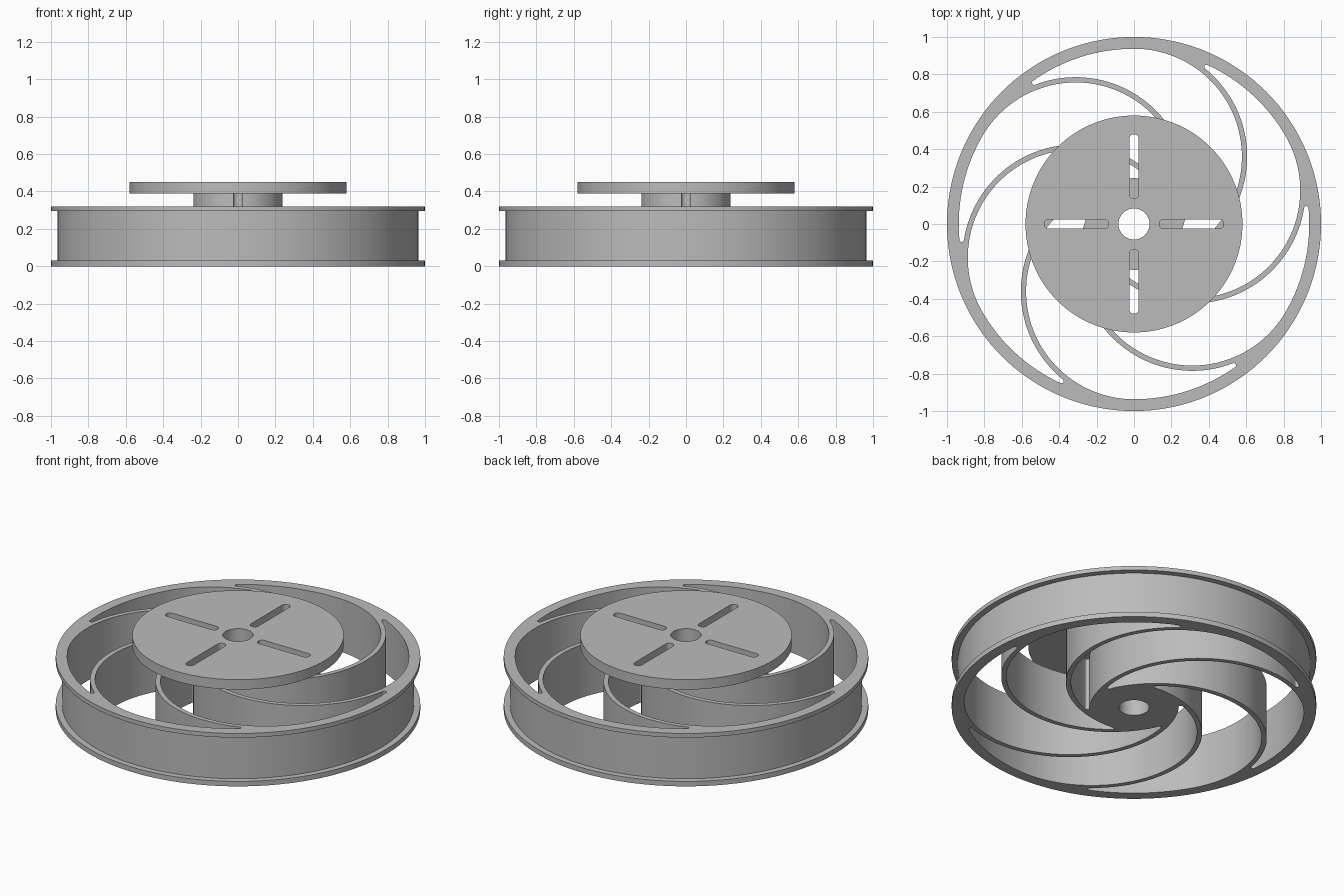
import bpy
import bmesh
from math import pi, cos, sin, acos, atan2, radians
from mathutils import Vector, Matrix

cube = bpy.data.objects.get("Cube")
if cube:
    bpy.data.objects.remove(cube, do_unlink=True)

grey = bpy.data.materials.new("metal_grey")
grey.use_nodes = True
grey.diffuse_color = (0.5, 0.5, 0.5, 1)
grey.node_tree.nodes["Principled BSDF"].inputs["Base Color"].default_value = (0.5, 0.5, 0.5, 1)

BORE = 0.083       # shaft hole radius
HUB = 0.245        # lower hub radius
RIM = 0.937        # inside of rim
OFFSET = 0.36      # distance of spoke arc centres from the axis
CONVEX = HUB + OFFSET
CONCAVE = RIM - OFFSET
FILLET = 0.012
SIDES = 144


def new_object(name, bm):
    bmesh.ops.recalc_face_normals(bm, faces=bm.faces)
    mesh = bpy.data.meshes.new(name)
    bm.to_mesh(mesh)
    bm.free()
    mesh.materials.append(grey)
    obj = bpy.data.objects.new(name, mesh)
    bpy.context.collection.objects.link(obj)
    return obj


def lathe(name, profile):
    """Revolve a closed (radius, height) profile about the z axis."""
    bm = bmesh.new()
    rings = []
    for i in range(SIDES):
        a = 2 * pi * i / SIDES
        rings.append([bm.verts.new((r * cos(a), r * sin(a), z)) for r, z in profile])
    n = len(profile)
    for i in range(SIDES):
        a, b = rings[i], rings[(i + 1) % SIDES]
        for j in range(n):
            k = (j + 1) % n
            bm.faces.new((a[j], b[j], b[k], a[k]))
    return new_object(name, bm)


def prisms(name, outline, z0, z1, count):
    """Extrude an outline and repeat it around the axis."""
    bm = bmesh.new()
    for i in range(count):
        turn = Matrix.Rotation(2 * pi * i / count, 3, 'Z')
        face = bm.faces.new([bm.verts.new(turn @ Vector((p.x, p.y, z0))) for p in outline])
        ext = bmesh.ops.extrude_face_region(bm, geom=[face])
        top = [g for g in ext["geom"] if isinstance(g, bmesh.types.BMVert)]
        bmesh.ops.translate(bm, verts=top, vec=(0, 0, z1 - z0))
    obj = new_object(name, bm)
    obj.hide_render = True
    return obj


def polar(r, a):
    return Vector((r * cos(a), r * sin(a)))


def heading(v):
    return atan2(v.y, v.x)


def arc(centre, r, a0, a1, steps):
    return [centre + polar(r, a0 + (a1 - a0) * i / steps) for i in range(steps + 1)]


def corner_angle(a, b, opposite):
    return acos((a * a + b * b - opposite * opposite) / (2 * a * b))


def window_outline():
    """Opening between the convex side of one spoke and the concave side of the next."""
    axis = Vector((0, 0))
    here, ahead = radians(90), radians(30)
    spoke_a, spoke_b = polar(OFFSET, here), polar(OFFSET, ahead)
    r1, r2 = RIM - FILLET, HUB + FILLET
    tip_a = here - corner_angle(r1, OFFSET, CONVEX + FILLET)
    tip_b = ahead - corner_angle(r2, OFFSET, CONCAVE - FILLET)
    rim_tip, hub_tip = polar(r1, tip_a), polar(r2, tip_b)
    end_a = heading(rim_tip - spoke_a)
    end_b = heading(hub_tip - spoke_b)
    pts = arc(axis, RIM, tip_a, ahead, 16)
    pts += arc(spoke_b, CONCAVE, ahead, end_b, 56)
    pts += arc(hub_tip, FILLET, end_b, tip_b - pi, 9)
    pts += arc(axis, HUB, tip_b, -here, 5)
    pts += arc(spoke_a, CONVEX, -here, end_a, 50)
    pts += arc(rim_tip, FILLET, end_a + pi, tip_a, 9)
    # Drop the points shared by neighbouring arcs
    return [p for i, p in enumerate(pts) if (p - pts[i - 1]).length > 1e-4]


def cut(obj, cutter):
    mod = obj.modifiers.new("cut", 'BOOLEAN')
    mod.operation = 'DIFFERENCE'
    mod.solver = 'EXACT'
    mod.object = cutter
    bpy.context.view_layer.objects.active = obj
    bpy.ops.object.modifier_apply(modifier=mod.name)


# Flanged wheel with hub, rim and curved spokes left between the openings
wheel = lathe("spoked_wheel", [(BORE, 0), (1, 0), (1, 0.03), (0.965, 0.03),
                               (0.965, 0.295), (1, 0.295), (1, 0.32), (BORE, 0.32)])
windows = prisms("window_cutter", window_outline(), -0.1, 0.4, 6)
cut(wheel, windows)

# Collar and mounting plate above the wheel
collar = lathe("hub_collar", [(BORE, 0.32), (0.24, 0.32), (0.24, 0.39), (BORE, 0.39)])
plate = lathe("mounting_plate", [(BORE, 0.39), (0.58, 0.39), (0.58, 0.45), (BORE, 0.45)])

# Four round-ended adjustment slots
slot = arc(Vector((0.455, 0)), 0.025, -pi / 2, pi / 2, 12)
slot += arc(Vector((0.16, 0)), 0.025, pi / 2, 3 * pi / 2, 12)
slots = prisms("slot_cutter", slot, 0.25, 0.5, 4)
for part in (collar, plate):
    cut(part, slots)

for cutter in (windows, slots):
    bpy.data.objects.remove(cutter, do_unlink=True)

# Smooth the curved walls, keep the rims sharp
bpy.ops.object.select_all(action='DESELECT')
for part in (wheel, collar, plate):
    part.select_set(True)
bpy.context.view_layer.objects.active = wheel
bpy.ops.object.shade_smooth_by_angle(angle=radians(30))
